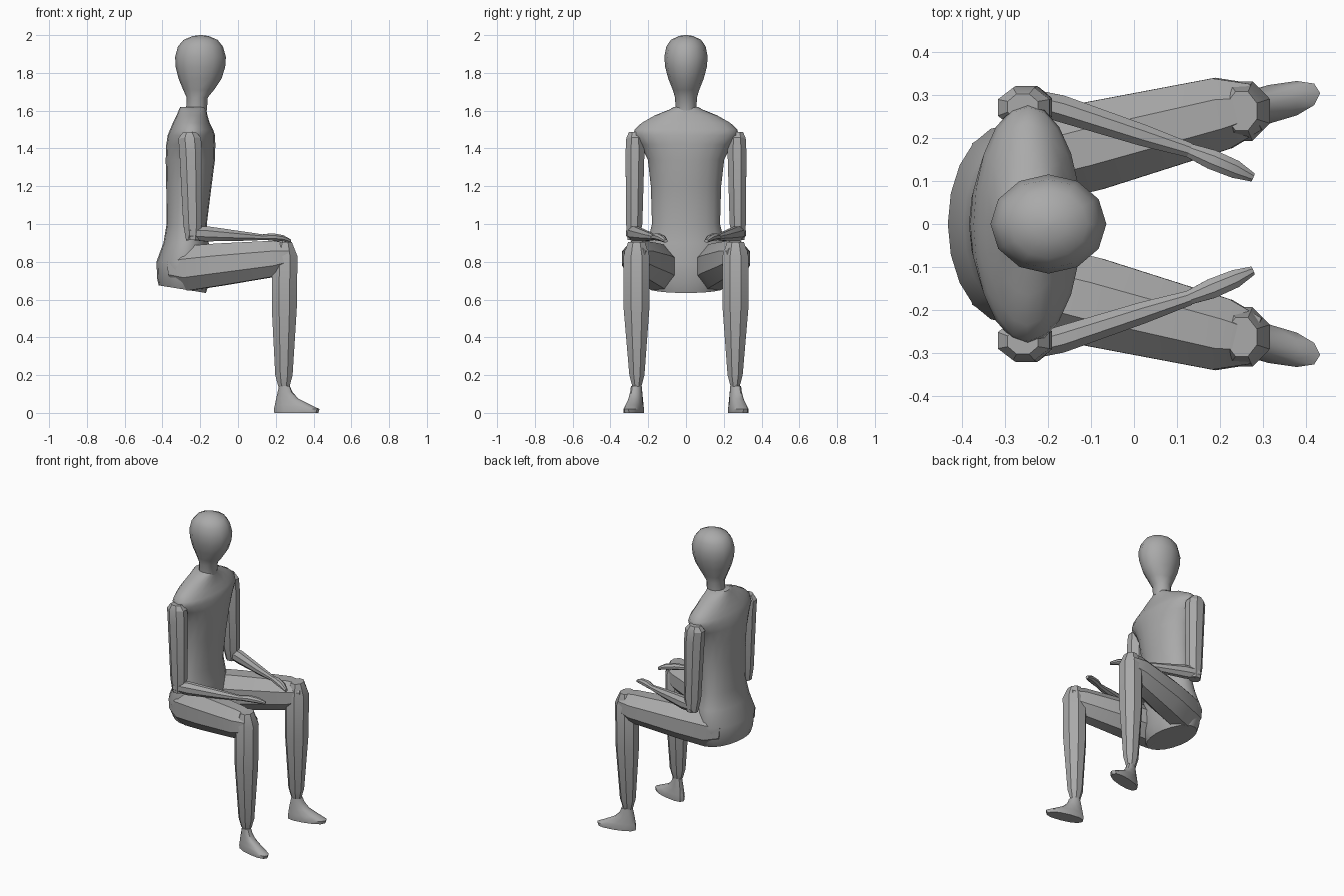
import bpy, bmesh, math
from mathutils import Vector

if "Cube" in bpy.data.objects:
    bpy.data.objects.remove(bpy.data.objects["Cube"])

grey = bpy.data.materials.new("plain grey")
grey.diffuse_color = (0.4, 0.4, 0.4, 1)
grey.use_nodes = True
grey.node_tree.nodes["Principled BSDF"].inputs["Base Color"].default_value = grey.diffuse_color


def loft(name, rings, angle, mirror=False):
    """Skin a list of equal-sized point rings, cap both ends."""
    bm = bmesh.new()
    vs = [[bm.verts.new(p) for p in r] for r in rings]
    n = len(vs[0])
    for a, b in zip(vs, vs[1:]):
        for i in range(n):
            j = (i + 1) % n
            bm.faces.new((a[i], a[j], b[j], b[i]))
    bm.faces.new(vs[0])
    bm.faces.new(vs[-1])
    bmesh.ops.recalc_face_normals(bm, faces=bm.faces)
    me = bpy.data.meshes.new(name)
    bm.to_mesh(me)
    bm.free()
    me.materials.append(grey)
    ob = bpy.data.objects.new(name, me)
    bpy.context.collection.objects.link(ob)
    bpy.ops.object.select_all(action='DESELECT')
    ob.select_set(True)
    bpy.context.view_layer.objects.active = ob
    bpy.ops.object.shade_smooth_by_angle(angle=math.radians(angle))
    if mirror:
        m = ob.modifiers.new("other side", 'MIRROR')
        m.use_axis = (False, True, False)
        m.use_mirror_merge = False
    return ob


def level_ring(z, x0, x1, ry, n, yc=0, tilt=0, shear=0, power=1):
    """Horizontal oval from x0 to x1; tilt lowers the front edge."""
    pts = []
    for i in range(n):
        a = 2 * math.pi * i / n
        c, s = math.cos(a), math.sin(a)
        c = math.copysign(abs(c) ** power, c)
        s = math.copysign(abs(s) ** power, s)
        x = (x0 + x1) / 2 + c * (x1 - x0) / 2
        pts.append(Vector((x, yc + s * ry + shear * (x - 0.21), z - tilt * c)))
    return pts


def limb(name, stations, n=8):
    """Faceted limb: stations are (x, y, z, half width, half depth)."""
    axis = (Vector(stations[-1][:3]) - Vector(stations[0][:3])).normalized()
    ref = Vector((0, 0, 1)) if abs(axis.z) < 0.8 else Vector((1, 0, 0))
    side = axis.cross(ref).normalized()
    up = side.cross(axis)
    rings = []
    for x, y, z, w, d in stations:
        ring = []
        for i in range(n):
            a = 2 * math.pi * (i + 0.5) / n
            k = 1 / math.cos(math.pi / n)
            ring.append(Vector((x, y, z)) + side * (w * k * math.cos(a))
                        + up * (d * k * math.sin(a)))
        rings.append(ring)
    return loft(name, rings, 28, mirror=True)


# Head and neck
head = [(1.60, -.275, -.165, .055), (1.67, -.272, -.16, .058),
        (1.71, -.29, -.127, .07), (1.77, -.315, -.087, .094),
        (1.83, -.33, -.068, .11), (1.885, -.333, -.064, .115),
        (1.94, -.318, -.08, .104), (1.975, -.288, -.108, .08),
        (1.995, -.24, -.155, .038), (2.0, -.205, -.19, .008)]
loft("head", [level_ring(*r, 12) for r in head], 45)

# Torso: seat, waist, chest, shoulders, collar
torso = [(.655, -.42, -.17, .185, .02), (.70, -.428, -.15, .21, .01),
         (.80, -.432, -.145, .232, 0), (.90, -.395, -.155, .205, 0),
         (1.0, -.378, -.165, .18, 0), (1.2, -.38, -.14, .186, 0),
         (1.34, -.383, -.122, .202, 0), (1.42, -.38, -.12, .24, 0),
         (1.47, -.372, -.122, .278, 0), (1.50, -.36, -.132, .272, 0),
         (1.535, -.345, -.15, .235, 0), (1.575, -.325, -.162, .165, 0),
         (1.605, -.313, -.168, .09, 0), (1.62, -.305, -.17, .062, 0)]
loft("torso", [level_ring(z, a, b, r, 20, tilt=t) for z, a, b, r, t in torso], 50)

# Arms
limb("upper_arms", [(-.258, .272, 1.485, .03, .035), (-.256, .27, 1.455, .046, .06),
                    (-.25, .27, 1.38, .05, .06), (-.24, .274, 1.0, .043, .05),
                    (-.24, .28, .915, .03, .035)])
limb("forearms", [(-.265, .292, .952, .026, .034), (-.17, .268, .948, .031, .04),
                  (.02, .206, .936, .025, .025), (.13, .171, .93, .017, .015)])
limb("hands", [(.11, .178, .93, .014, .013), (.18, .15, .932, .023, .019),
               (.235, .127, .925, .021, .016), (.276, .108, .91, .01, .009)])

# Legs
limb("thighs", [(-.355, .115, .765, .075, .08), (-.27, .137, .765, .10, .118),
                (-.1, .18, .785, .103, .112), (.205, .257, .818, .084, .094),
                (.285, .272, .83, .055, .068)])
limb("shins", [(.25, .262, .905, .045, .035), (.247, .262, .83, .069, .068),
               (.245, .262, .55, .068, .066), (.243, .26, .20, .04, .046),
               (.243, .26, .14, .024, .03)])

# Feet
foot = [(0.0, .192, .425, .044), (.02, .19, .432, .045), (.042, .195, .385, .041),
        (.075, .202, .32, .035), (.11, .21, .288, .031), (.142, .217, .275, .028)]
loft("feet", [level_ring(*r, 12, yc=.255, shear=.22, power=.85) for r in foot],
     40, mirror=True)
